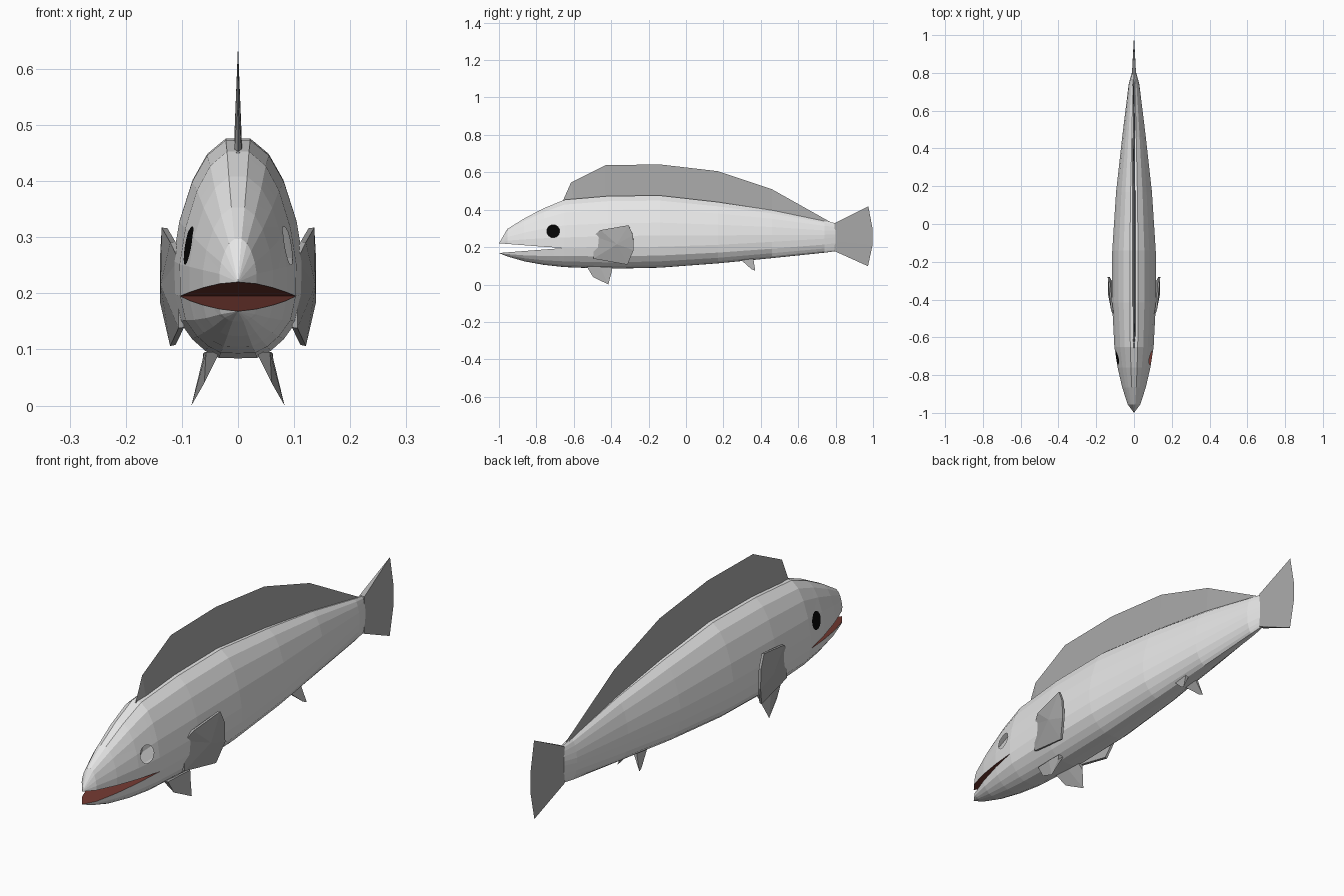
import bpy, bmesh, math
from mathutils import Vector

if "Cube" in bpy.data.objects:
    bpy.data.objects.remove(bpy.data.objects["Cube"])


def material(name, rgb):
    m = bpy.data.materials.new(name)
    m.diffuse_color = (*rgb, 1)
    m.use_nodes = True
    m.node_tree.nodes["Principled BSDF"].inputs["Base Color"].default_value = m.diffuse_color
    return m


GREY = material("body grey", (0.8, 0.8, 0.8))
DARK = material("fin grey", (0.4, 0.4, 0.4))
RED = material("mouth red", (0.17, 0.04, 0.03))
BLACK = material("eye black", (0.002, 0.002, 0.002))


def finish(name, bm, mats):
    me = bpy.data.meshes.new(name)
    bm.to_mesh(me)
    bm.free()
    for m in mats:
        me.materials.append(m)
    ob = bpy.data.objects.new(name, me)
    bpy.context.collection.objects.link(ob)
    return ob


# Half cross-sections: (share of width, share of height from the side seam)
UPPER = [(1, 0), (1.01, 0.22), (0.91, 0.47), (0.71, 0.73), (0.48, 0.9), (0.19, 1)]
LOWER = [(1, 0), (0.91, 0.42), (0.71, 0.7), (0.51, 0.88), (0.3, 0.99), (0, 1)]

# Stations: y, half width, upper lip, lower lip, top, bottom
STATIONS = [
    (-1.0, 0.0, 0.220, 0.168, 0.220, 0.168),
    (-0.955, 0.033, 0.217, 0.172, 0.297, 0.150),
    (-0.865, 0.062, 0.210, 0.179, 0.353, 0.124),
    (-0.76, 0.086, 0.202, 0.187, 0.408, 0.105),
    (-0.65, 0.103, 0.195, 0.195, 0.453, 0.093),
    (-0.415, 0.115, 0.198, 0.198, 0.473, 0.084),
    (-0.14, 0.114, 0.202, 0.202, 0.476, 0.090),
    (0.17, 0.094, 0.212, 0.212, 0.441, 0.113),
    (0.46, 0.062, 0.228, 0.228, 0.397, 0.141),
    (0.74, 0.028, 0.245, 0.245, 0.339, 0.170),
    (0.80, 0.012, 0.252, 0.252, 0.328, 0.178),
]


def half_ring(bm, half, y, w, seam, edge):
    pts = [(a * w, y, seam + b * (edge - seam)) for a, b in half]
    pts += [(-x, y, z) for x, y, z in reversed(pts) if x > 0 or w == 0]
    if w == 0:
        pts = pts[:2 * len(half) - (half[-1][0] == 0)]
    return [bm.verts.new(p) for p in pts]


# Body shell: upper and lower lofts that part at the jaws
bm = bmesh.new()
for half, lip, edge in ((UPPER, 2, 4), (LOWER, 3, 5)):
    rings = [half_ring(bm, half, s[0], s[1], s[lip], s[edge]) for s in STATIONS]
    for i, (a, b) in enumerate(zip(rings, rings[1:])):
        for j in range(len(a) - 1):
            bm.faces.new((a[j], a[j + 1], b[j + 1], b[j]))
        if i < 4:  # mouth lining
            bm.faces.new((a[0], a[-1], b[-1], b[0])).material_index = 1
    bm.faces.new(rings[-1])
bmesh.ops.remove_doubles(bm, verts=bm.verts, dist=0.0005)
bmesh.ops.dissolve_degenerate(bm, edges=bm.edges, dist=0.0005)
bmesh.ops.recalc_face_normals(bm, faces=bm.faces)

# Eyes: clip a round patch on each side; one is a black disc, one an open socket
centre, radius, sides = Vector((0, -0.71, 0.285)), 0.034, 20
inside = [f for f in bm.faces if f.material_index == 0 and f.calc_center_median().y < -0.4]
for k in range(sides):
    t = 2 * math.pi * k / sides
    n = Vector((0, math.cos(t), math.sin(t)))
    co = centre + n * radius
    geom = set(inside)
    for f in inside:
        geom.update(f.edges)
        geom.update(f.verts)
    cut = bmesh.ops.bisect_plane(bm, geom=list(geom), plane_co=co, plane_no=n, dist=1e-6)
    inside = [f for f in cut["geom"] if isinstance(f, bmesh.types.BMFace)
              and (f.calc_center_median() - co).dot(n) < 0]
for f in inside:
    f.material_index = 2
socket = [f for f in inside if f.calc_center_median().x > 0]
bmesh.ops.delete(bm, geom=socket, context='FACES')
finish("body", bm, [GREY, RED, BLACK])


def blade(name, base, tip, half, mirror=False):
    """Fin with a thick base row narrowing to a sharp tip row."""
    bm = bmesh.new()
    h = Vector((half, 0, 0))
    rows = [[bm.verts.new(Vector(p) + d) for p in pts]
            for pts, d in ((base, h), (tip, h * 0), (base, -h))]
    for a, b in ((0, 1), (1, 2), (2, 0)):
        for j in range(len(base) - 1):
            bm.faces.new((rows[a][j], rows[a][j + 1], rows[b][j + 1], rows[b][j]))
    for j in (0, -1):
        bm.faces.new([r[j] for r in rows])
    bmesh.ops.recalc_face_normals(bm, faces=bm.faces)
    ob = finish(name, bm, [DARK])
    if mirror:
        ob.modifiers.new("mirror", 'MIRROR')
    return ob


# Dorsal fin along the back
blade("dorsal_fin",
      [(0, -0.66, 0.445), (0, -0.60, 0.45), (0, -0.43, 0.465), (0, -0.14, 0.468),
       (0, 0.17, 0.433), (0, 0.46, 0.389), (0, 0.77, 0.325)],
      [(0, -0.655, 0.455), (0, -0.615, 0.545), (0, -0.43, 0.638), (0, -0.14, 0.642),
       (0, 0.17, 0.606), (0, 0.46, 0.509), (0, 0.77, 0.335)], 0.007)

# Tail fin
blade("tail_fin",
      [(0, 0.795, 0.328), (0, 0.795, 0.28), (0, 0.795, 0.23), (0, 0.795, 0.178)],
      [(0, 0.975, 0.418), (0, 0.997, 0.30), (0, 0.997, 0.21), (0, 0.973, 0.098)], 0.011)

# Paired belly fins
blade("pelvic_fin",
      [(0.045, -0.53, 0.095), (0.048, -0.46, 0.095), (0.05, -0.395, 0.093)],
      [(0.06, -0.497, 0.040), (0.083, -0.415, 0.0), (0.064, -0.397, 0.07)], 0.012, True)
blade("anal_fin",
      [(0.022, 0.29, 0.135), (0.022, 0.36, 0.142)],
      [(0.046, 0.35, 0.082), (0.050, 0.37, 0.073)], 0.008, True)

# Pectoral fins: bowed plates flaring from the sides
bm = bmesh.new()
outline = [(0.106, -0.495, 0.26), (0.121, -0.457, 0.291), (0.136, -0.307, 0.317),
           (0.139, -0.283, 0.264), (0.139, -0.28, 0.184), (0.121, -0.313, 0.106),
           (0.106, -0.495, 0.138)]
rim = [bm.verts.new(p) for p in outline]
hub = bm.verts.new((0.138, -0.37, 0.215))
for a, b in zip(rim, rim[1:] + rim[:1]):
    bm.faces.new((a, b, hub))
bmesh.ops.recalc_face_normals(bm, faces=bm.faces)
if sum(f.normal.x for f in bm.faces) < 0:
    bmesh.ops.reverse_faces(bm, faces=bm.faces)
fin = finish("pectoral_fin", bm, [DARK])
thick = fin.modifiers.new("thickness", 'SOLIDIFY')
thick.thickness, thick.offset = 0.01, -1
fin.modifiers.new("mirror", 'MIRROR')
